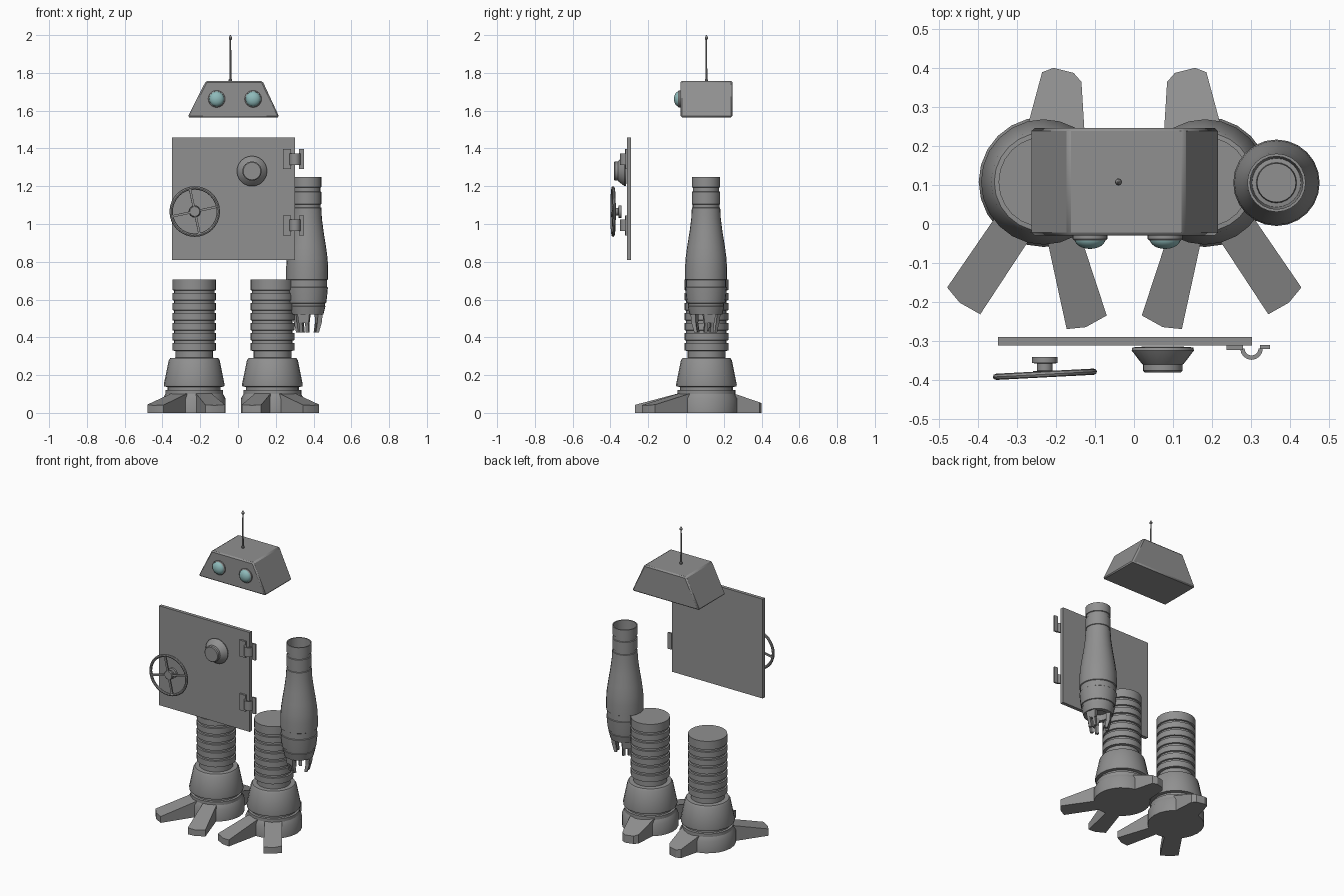
import bpy, bmesh, math
from mathutils import Matrix, Vector

if "Cube" in bpy.data.objects:
    bpy.data.objects.remove(bpy.data.objects["Cube"])


def material(name, rgb):
    m = bpy.data.materials.new(name)
    m.diffuse_color = (*rgb, 1)
    m.use_nodes = True
    m.node_tree.nodes["Principled BSDF"].inputs["Base Color"].default_value = m.diffuse_color
    return m


GREY = material("steel grey", (0.28, 0.28, 0.28))
TEAL = material("lens teal", (0.27, 0.49, 0.49))
FRONT = Matrix.Rotation(math.pi / 2, 4, 'X')      # local z -> -y


def finish(name, bm, mat=GREY, place=Matrix(), angle=30):
    bmesh.ops.recalc_face_normals(bm, faces=bm.faces[:])
    bm.transform(place)
    me = bpy.data.meshes.new(name)
    bm.to_mesh(me)
    bm.free()
    me.materials.append(mat)
    me.shade_smooth()
    me.set_sharp_from_angle(angle=math.radians(angle))
    ob = bpy.data.objects.new(name, me)
    bpy.context.collection.objects.link(ob)
    return ob


def lathe(name, profile, place=Matrix(), n=24, mat=GREY, closed=False):
    """Revolve (radius, height) points; ends are capped unless the profile is a loop."""
    bm = bmesh.new()
    rings = [[bm.verts.new((r * math.cos(2 * math.pi * i / n),
                            r * math.sin(2 * math.pi * i / n), z)) for i in range(n)]
             for r, z in profile]
    pairs = list(zip(rings, rings[1:]))
    if closed:
        pairs.append((rings[-1], rings[0]))
    else:
        bm.faces.new(rings[0])
        bm.faces.new(rings[-1])
    for a, b in pairs:
        for i in range(n):
            j = (i + 1) % n
            bm.faces.new((a[i], a[j], b[j], b[i]))
    return finish(name, bm, mat, place)


def prism(name, bottom, top, place=Matrix()):
    """Solid between two matching outlines."""
    bm = bmesh.new()
    a = [bm.verts.new(p) for p in bottom]
    b = [bm.verts.new(p) for p in top]
    bm.faces.new(a)
    bm.faces.new(b)
    for i in range(len(a)):
        j = (i + 1) % len(a)
        bm.faces.new((a[i], a[j], b[j], b[i]))
    return finish(name, bm, GREY, place)


def box(name, x, y, z, place=Matrix()):
    pts = [(x[0], y[0]), (x[1], y[0]), (x[1], y[1]), (x[0], y[1])]
    return prism(name, [(*p, z[0]) for p in pts], [(*p, z[1]) for p in pts], place)


def at(x, y, z):
    return Matrix.Translation((x, y, z))


# Head: trapezoid with slightly bevelled edges
outline = [(-0.267, 1.565), (0.219, 1.565), (0.13, 1.757), (-0.17, 1.757)]
head = prism("head", [(x, -0.03, z) for x, z in outline], [(x, 0.247, z) for x, z in outline])
bev = head.modifiers.new("edge", 'BEVEL')
bev.width, bev.segments = 0.008, 1

# Antenna with a small tip
lathe("antenna", [(0.009, 1.755), (0.009, 1.765), (0.005, 1.768), (0.004, 1.975),
                  (0.009, 1.98), (0.008, 1.988), (0.002, 2.0)], at(-0.04, 0.108, 0), 10)

# Eyes: rim and domed lens
for side, x, out in (("left", -0.113, 0.0), ("right", 0.08, 0.0)):
    place = at(x, -0.028 - out, 1.662) @ FRONT
    lathe(side + "_eye_rim", [(0.045, 0), (0.045, 0.01), (0.04, 0.015), (0.036, 0.0)],
          place, 24, closed=True)
    dome = [(0.04 * math.cos(t * math.pi / 12), 0.01 + 0.026 * math.sin(t * math.pi / 12))
            for t in range(6)]
    lathe(side + "_eye_lens", dome + [(0.001, 0.036)], place, 24, TEAL)

# Chest door
box("door", (-0.35, 0.303), (-0.312, -0.29), (0.81, 1.457))

# Door dial
lathe("door_dial", [(0.05, 0), (0.078, 0.002), (0.08, 0.01), (0.054, 0.044), (0.051, 0.046),
                    (0.051, 0.062), (0.046, 0.067)], at(0.074, -0.315, 1.28) @ FRONT)

# Hand wheel: hub, rim and four spokes, a little skewed
lathe("wheel_hub", [(0.033, 0), (0.033, 0.015), (0.02, 0.017), (0.02, 0.035), (0.03, 0.036),
                    (0.03, 0.046), (0.026, 0.05)], at(-0.229, -0.342, 1.066) @ FRONT, 16)
tilt = at(-0.229, -0.386, 1.066) @ Matrix.Rotation(math.radians(3), 4, 'Z') @ FRONT
lathe("wheel_rim", [(0.125 + 0.009 * math.cos(k * math.pi / 4),
                     0.008 * math.sin(k * math.pi / 4)) for k in range(8)], tilt, 32, closed=True)
for k in range(4):
    turn = Matrix.Rotation(math.radians(12 + 90 * k), 4, 'Z')
    box(f"wheel_spoke_{k + 1}", (0.015, 0.122), (-0.006, 0.006), (-0.005, 0.005), tilt @ turn)

# Hinges: two leaves joined by a curved strap
arc = [math.pi + k * math.pi / 8 for k in range(9)]
strap = ([(0.302 + 0.029 * math.cos(t), -0.32 + 0.029 * math.sin(t)) for t in arc]
         + [(0.302 + 0.018 * math.cos(t), -0.32 + 0.018 * math.sin(t)) for t in reversed(arc)])
for level, z in (("upper", 1.343), ("lower", 0.993)):
    box(level + "_hinge_left_leaf", (0.237, 0.28), (-0.324, -0.312), (z - 0.053, z + 0.053))
    box(level + "_hinge_right_leaf", (0.324, 0.35), (-0.321, -0.311), (z - 0.053, z + 0.053))
    prism(level + "_hinge_strap", [(*p, z - 0.03) for p in strap], [(*p, z + 0.03) for p in strap])

# Arm: hollow sleeve with grooves, inner floor and three claws
arm = at(0.366, 0.106, 0)
sleeve = [(0.075, 1.25), (0.075, 1.195), (0.07, 1.193), (0.07, 1.172), (0.075, 1.17),
          (0.075, 1.105), (0.071, 1.103), (0.071, 1.088), (0.075, 1.086), (0.078, 1.03),
          (0.087, 0.96), (0.1, 0.88), (0.108, 0.82), (0.111, 0.77), (0.111, 0.707),
          (0.106, 0.704), (0.106, 0.667), (0.11, 0.664), (0.106, 0.62), (0.101, 0.582),
          (0.096, 0.58), (0.094, 0.566), (0.097, 0.564), (0.086, 0.52),
          (0.06, 0.52), (0.064, 0.6), (0.068, 1.24), (0.068, 1.25)]
lathe("arm_sleeve", sleeve, arm, 24, closed=True)
lathe("arm_floor", [(0.066, 0.56), (0.066, 0.575), (0.052, 0.577), (0.05, 0.6)], arm)
for k in range(3):
    place = arm @ Matrix.Rotation(math.radians(15 + 120 * k), 4, 'Z')
    lo, hi = 0.05, 0.078
    prism(f"claw_base_{k + 1}",
          [(lo, -0.027, 0.475), (hi - 0.006, -0.027, 0.475), (hi - 0.006, 0.027, 0.475), (lo, 0.027, 0.475)],
          [(lo, -0.034, 0.535), (hi, -0.034, 0.535), (hi, 0.034, 0.535), (lo, 0.034, 0.535)], place)
    for s in (-1, 1):
        ya, yb = sorted((s * 0.008, s * 0.025))
        prism(f"claw_tip_{k + 1}_{'a' if s < 0 else 'b'}",
              [(0.042, ya, 0.425), (0.058, ya, 0.425), (0.058, yb, 0.425), (0.042, yb, 0.425)],
              [(0.05, ya, 0.48), (0.074, ya, 0.48), (0.074, yb, 0.48), (0.05, yb, 0.48)], place)

# Legs: corrugated column, ankle bell, foot disc and three wedge toes
column = [(0.116, 0.705)]
for k in range(6):
    z = 0.65 - 0.053 * k
    column += [(0.116, z), (0.107, z - 0.002), (0.107, z - 0.014), (0.116, z - 0.016)]
column += [(0.116, 0.33), (0.1, 0.328), (0.1, 0.285)]
bell = [(0.1, 0.292), (0.127, 0.29), (0.135, 0.278), (0.161, 0.15), (0.159, 0.14), (0.14, 0.137),
        (0.14, 0.122), (0.153, 0.12), (0.153, 0.095)]
# toe outlines relative to the ankle axis of the left leg
toes = {"back": [(-0.045, 0.13), (-0.004, 0.282), (0.025, 0.293), (0.077, 0.28), (0.097, 0.257), (0.106, 0.11)],
        "outer": [(-0.11, -0.07), (-0.248, -0.271), (-0.216, -0.31), (-0.163, -0.34), (-0.025, -0.13)],
        "inner": [(0.005, -0.13), (0.059, -0.378), (0.108, -0.373), (0.162, -0.343), (0.092, -0.13)]}
for side, x, s in (("left", -0.232, 1), ("right", 0.182, -1)):
    place = at(x, 0.108, 0)
    lathe(side + "_leg_column", column, place)
    lathe(side + "_ankle", bell, place)
    lathe(side + "_foot_disc", [(0.167, 0), (0.167, 0.075), (0.15, 0.105)], place)
    for name, pts in toes.items():
        tip = Vector((sum(p[0] for p in pts[1:-1]), sum(p[1] for p in pts[1:-1])))
        axis = tip.normalized()
        reach = max(axis.dot(Vector(p)) for p in pts)
        end = 0.05 if name == "back" else 0.04

        def height(p):
            f = (axis.dot(Vector(p)) - 0.13) / (reach - 0.13)
            return 0.108 + (end - 0.108) * max(0, f)
        prism(f"{side}_{name}_toe", [(s * p[0], p[1], 0) for p in pts],
              [(s * p[0], p[1], height(p)) for p in pts], place)
